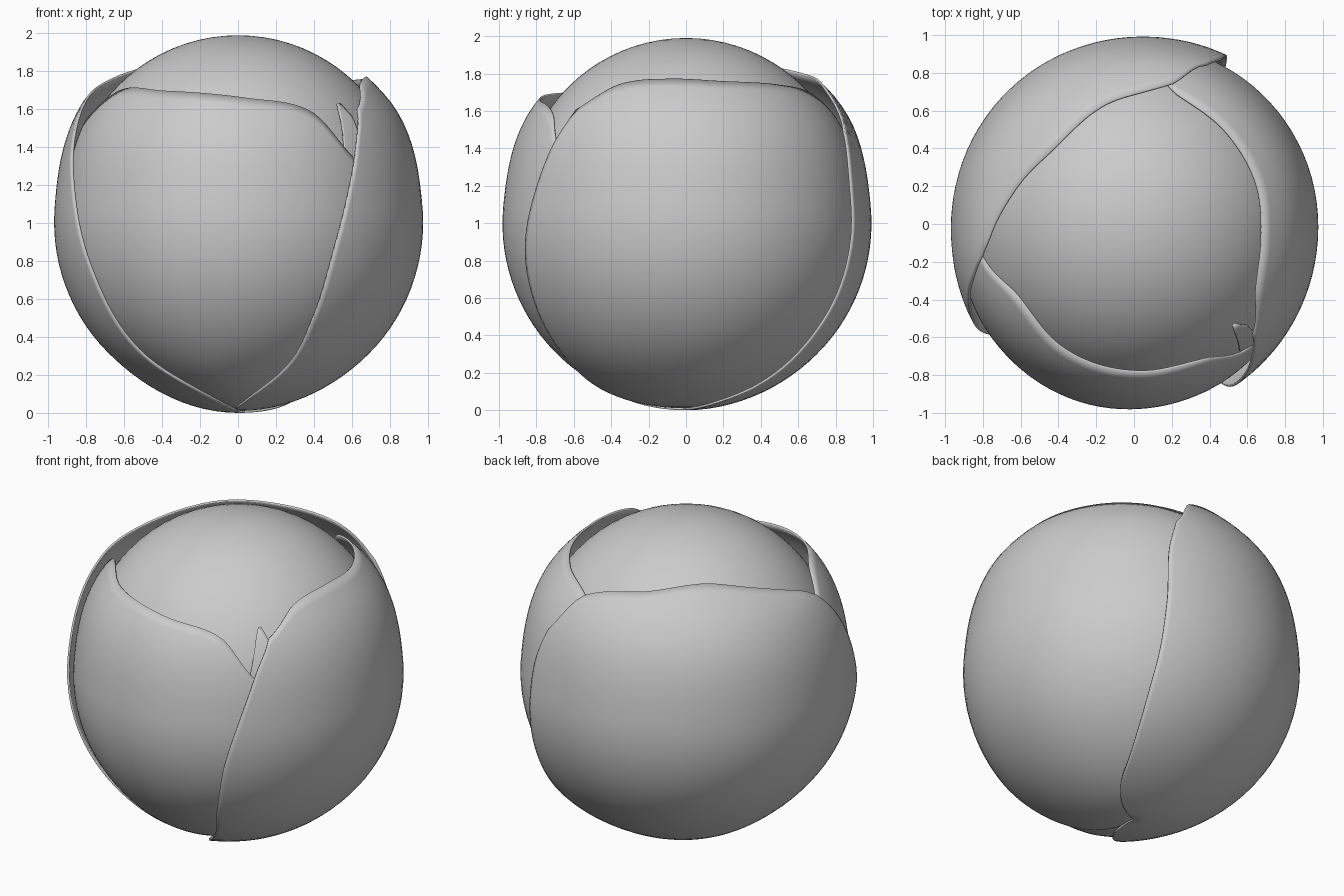
import bpy, bmesh
from math import sin, cos, radians

if "Cube" in bpy.data.objects:
    bpy.data.objects.remove(bpy.data.objects["Cube"])


def curve(table, x):
    """Smooth interpolation through (x, value) points, clamped at the ends."""
    n = len(table)
    if x <= table[0][0]:
        return table[0][1]
    if x >= table[-1][0]:
        return table[-1][1]

    def slope(i):
        a, b = table[max(i - 1, 0)], table[min(i + 1, n - 1)]
        return (b[1] - a[1]) / (b[0] - a[0])

    i = max(k for k in range(n - 1) if table[k][0] <= x)
    (x0, y0), (x1, y1) = table[i], table[i + 1]
    h = x1 - x0
    u = (x - x0) / h
    return ((2*u**3 - 3*u**2 + 1) * y0 + (u**3 - 2*u**2 + u) * h * slope(i)
            + (3*u**2 - 2*u**3) * y1 + (u**3 - u**2) * h * slope(i + 1))


def smooth(x):
    x = min(max(x, 0), 1)
    return x * x * (3 - 2 * x)


def leaf(name, start, end, rim, radius, pole, t0=0.0, cols=48, rows=40):
    """Leaf wrapped round the head: side edges are azimuths by angle from the
    base, rim is the angle from the base across the leaf."""
    bm = bmesh.new()
    grid = []
    for i in range(cols + 1):
        s = i / cols
        s = 0.5 * s + 0.5 * smooth(s)
        top = curve(rim, s)
        col = []
        for j in range(rows + 1):
            t = t0 + (1 - t0) * j / rows
            th = t * top
            az = radians(curve(start, th) * (1 - s) + curve(end, th) * s)
            k = smooth(th / 45)
            r = pole * (1 - k) + curve(radius, s) * k + 0.05 * smooth((th - 95) / 35)
            a = radians(th)
            col.append(bm.verts.new((r * sin(a) * cos(az), r * sin(a) * sin(az), 1 - r * cos(a))))
        grid.append(col)
    for a, b in zip(grid, grid[1:]):
        for j in range(rows):
            bm.faces.new((a[j], b[j], b[j + 1], a[j + 1]))
    bmesh.ops.remove_doubles(bm, verts=bm.verts, dist=1e-5)
    for f in bm.faces:
        f.smooth = True
    me = bpy.data.meshes.new(name)
    bm.to_mesh(me)
    bm.free()
    ob = bpy.data.objects.new(name, me)
    bpy.context.collection.objects.link(ob)
    mod = ob.modifiers.new("thickness", 'SOLIDIFY')
    mod.thickness = 0.012
    mod.offset = -1


# Round inner head
bpy.ops.mesh.primitive_uv_sphere_add(segments=64, ring_count=40, radius=0.89, location=(0, 0, 1.1))
head = bpy.context.object
head.name = "inner_head"
bpy.ops.object.shade_smooth()

# Front leaf, tucked under both neighbours
leaf("front_leaf",
     [(0, -110), (40, -150), (84, -165), (124, -168)],
     [(0, -70), (41, -50), (84, -42), (112, -46)],
     [(0, 123), (.16, 134), (.39, 132.6), (.67, 130), (.87, 126), (.97, 113), (1, 110)],
     [(0, .94), (.2, .965), (.5, .985), (.8, .965), (1, .94)], 0.98)

# Right leaf, over the front leaf and under the back leaf
leaf("right_leaf",
     [(0, -100), (21, -82), (41, -67), (61, -63), (84, -59), (113, -49), (125, -43), (140, -40)],
     [(0, 130), (41, 95), (84, 95), (113, 88), (133, 78)],
     [(0, 125), (.1, 135), (.28, 138.5), (.48, 138), (.72, 137), (.95, 133), (1, 125)],
     [(0, 1.01), (.3, .98), (.55, .97), (.8, .96), (1, .94)], 0.99)

# Back leaf, outermost on both sides
leaf("back_leaf",
     [(0, 15), (15, 32), (32, 48), (61, 58), (84, 61), (105, 62), (120, 66)],
     [(0, 275), (27, 244), (46, 226), (76, 217), (96, 210), (119, 199), (128, 192)],
     [(0, 118), (.07, 133), (.31, 141), (.55, 145), (.77, 140), (.95, 132), (1, 128)],
     [(0, 1.02), (.2, .99), (.5, .97), (.8, .97), (1, 1.0)], 1.0)

# Small leaf tip peeking out between the front and right leaves
leaf("inner_leaf_tip", [(0, -52), (130, -50)], [(0, -40), (130, -42)],
     [(0, 114), (.5, 130), (1, 125)], [(0, .93), (1, .94)], 0.93, 0.8, 8, 10)
